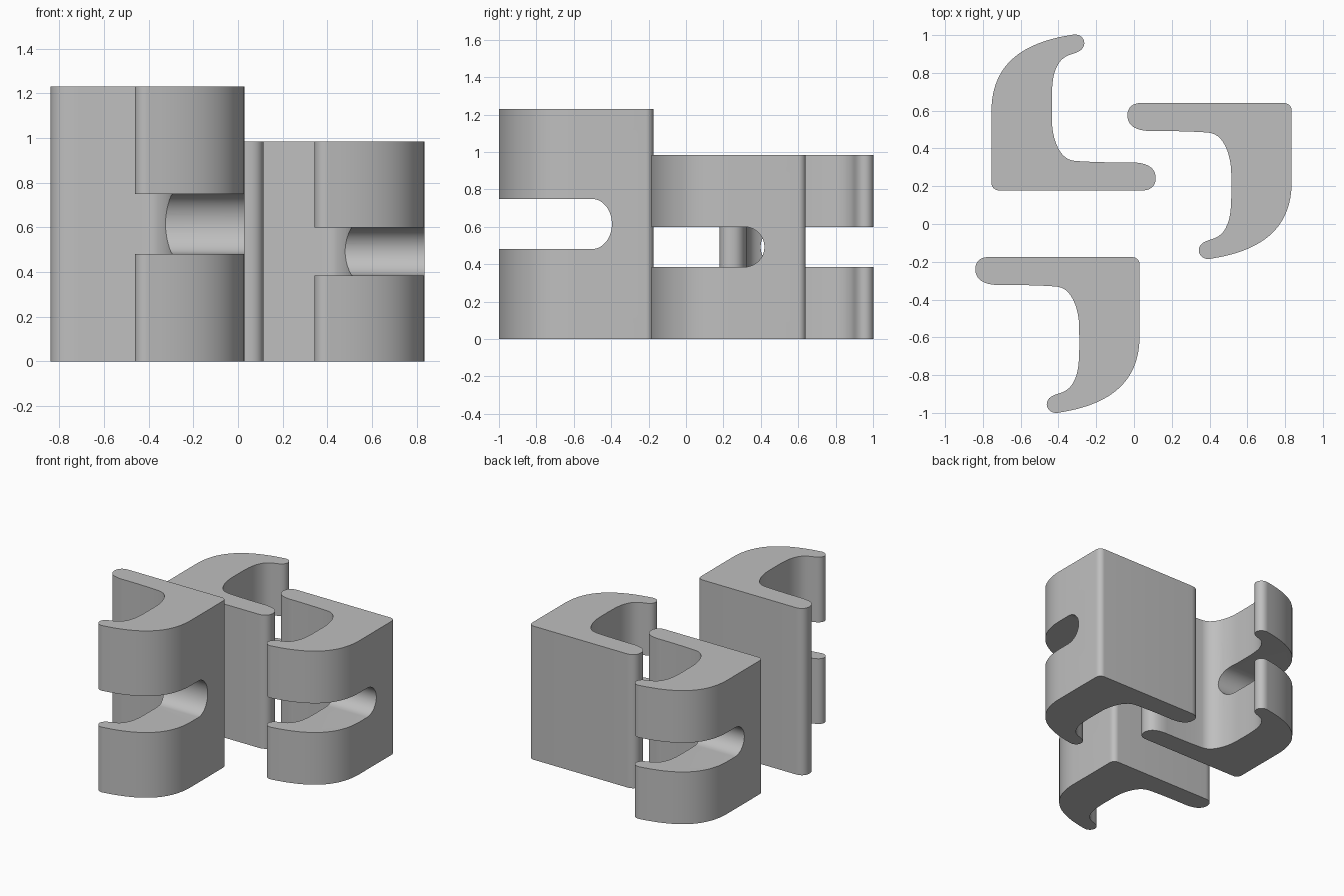
import bpy, bmesh, math
from mathutils import Vector
from mathutils.geometry import interpolate_bezier

if "Cube" in bpy.data.objects:
    bpy.data.objects.remove(bpy.data.objects["Cube"])

grey = bpy.data.materials.new("light grey")
grey.diffuse_color = (0.52, 0.52, 0.52, 1)
grey.use_nodes = True
grey.node_tree.nodes["Principled BSDF"].inputs["Base Color"].default_value = grey.diffuse_color

# Hook outline: start point, then (handle, handle, end) or a plain straight end
START = (0.03, -0.215)
OUTLINE = [
    ((0.03, -0.193), (0.012, -0.175), (-0.01, -0.175)),    # outer corner
    (-0.77, -0.175),                                       # back of arm
    ((-0.815, -0.175), (-0.84, -0.2), (-0.84, -0.24)),     # arm tip
    ((-0.84, -0.295), (-0.795, -0.322), (-0.715, -0.323)),
    ((-0.66, -0.321), (-0.45, -0.325), (-0.4, -0.333)),    # inside of arm
    ((-0.325, -0.345), (-0.29, -0.46), (-0.29, -0.55)),    # inner throat
    ((-0.29, -0.66), (-0.285, -0.76), (-0.312, -0.82)),
    ((-0.345, -0.9), (-0.40, -0.89), (-0.437, -0.913)),    # lip
    ((-0.465, -0.93), (-0.467, -0.96), (-0.455, -0.978)),
    ((-0.443, -0.997), (-0.42, -1.004), (-0.395, -0.998)),  # lip tip
    ((-0.13, -0.957), (0.03, -0.84), (0.03, -0.59)),       # outer curve
]


def outline_points():
    pts = [Vector(START)]
    for seg in OUTLINE:
        if isinstance(seg[0], tuple):
            h1, h2, end = map(Vector, seg)
            size = (end - pts[-1]).length
            n = 24 if size > 0.3 else 12
            pts += [p.to_2d() for p in interpolate_bezier(pts[-1], h1, h2, end, n)[1:]]
        else:
            pts.append(Vector(seg))
    return pts


def prism(name, ring, offset):
    """Extrude a closed ring of 3D points along offset."""
    bm = bmesh.new()
    face = bm.faces.new([bm.verts.new(p) for p in ring])
    ext = bmesh.ops.extrude_face_region(bm, geom=[face])
    verts = [g for g in ext["geom"] if isinstance(g, bmesh.types.BMVert)]
    bmesh.ops.translate(bm, verts=verts, vec=offset)
    bmesh.ops.recalc_face_normals(bm, faces=bm.faces)
    mesh = bpy.data.meshes.new(name)
    bm.to_mesh(mesh)
    bm.free()
    obj = bpy.data.objects.new(name, mesh)
    bpy.context.collection.objects.link(obj)
    return obj


def hook(name, shift, turn, height):
    # Curved body
    body = prism(name, [(p.x, p.y, 0) for p in outline_points()], (0, 0, height))
    body.data.materials.append(grey)

    # Round-ended slot running sideways through the lip
    k = height / 0.985
    mid, r, cy = 0.4925 * k, 0.1075, -0.5035
    ring = [(-1.2, -1.2, mid - r * k)]
    for i in range(33):
        a = -math.pi / 2 + math.pi * i / 32
        ring.append((-1.2, cy + r * math.cos(a), mid + r * k * math.sin(a)))
    ring.append((-1.2, -1.2, mid + r * k))
    cutter = prism("slot_cutter", ring, (1.6, 0, 0))
    cutter.hide_render = True

    cut = body.modifiers.new("slot", 'BOOLEAN')
    cut.operation, cut.solver, cut.object = 'DIFFERENCE', 'EXACT', cutter
    bpy.ops.object.select_all(action='DESELECT')
    body.select_set(True)
    bpy.context.view_layer.objects.active = body
    bpy.ops.object.modifier_apply(modifier=cut.name)
    bpy.data.objects.remove(cutter)
    bpy.ops.object.shade_smooth_by_angle(angle=math.radians(30))
    body.location = (shift[0], shift[1], 0)
    body.rotation_euler.z = turn


hook("front_tall_hook", (0, 0), 0, 1.23)
hook("right_hook", (0.805, 0.815), 0, 0.985)
hook("back_left_hook", (-0.725, 0.003), math.pi, 0.985)
